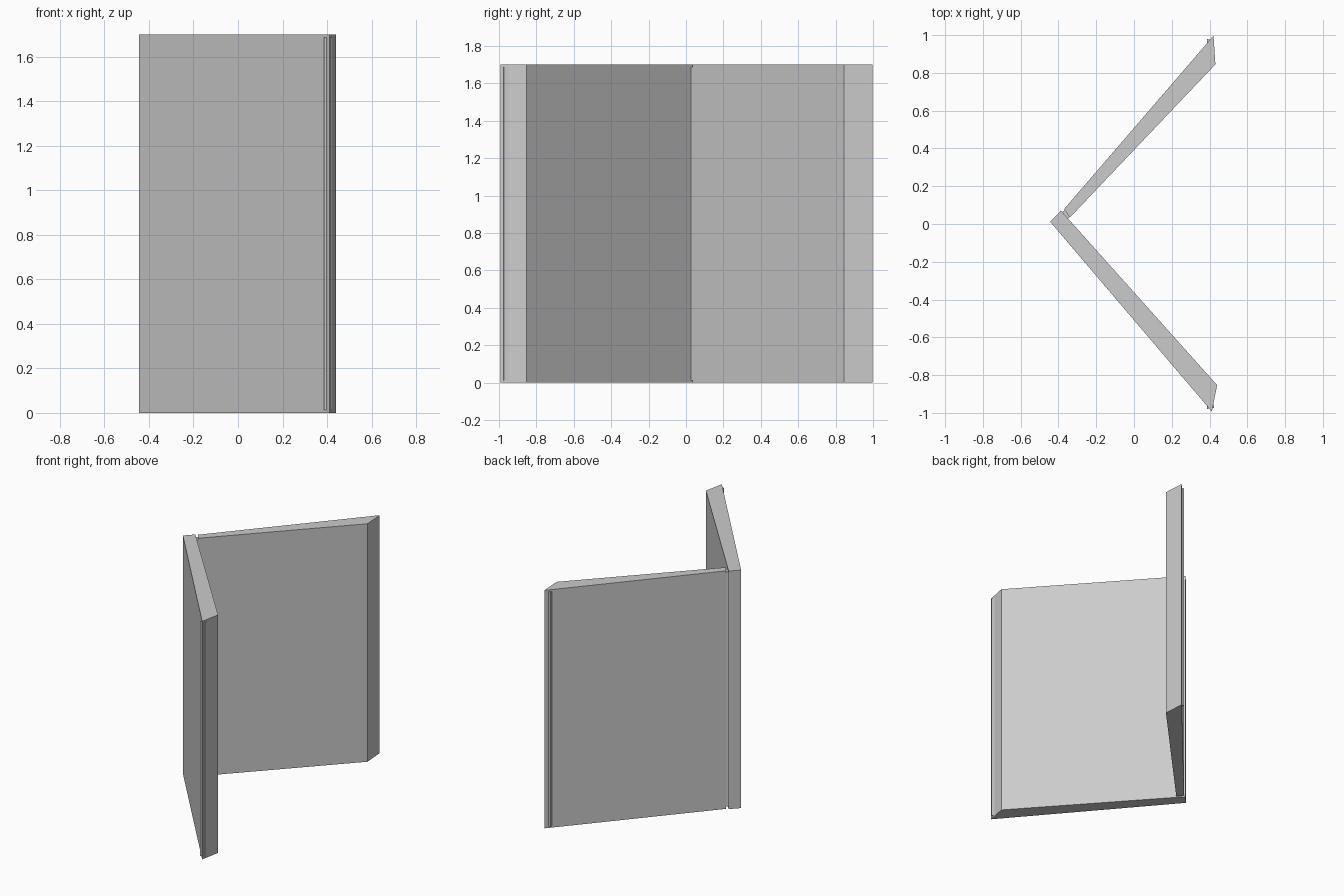
import bpy, bmesh

if "Cube" in bpy.data.objects:
    bpy.data.objects.remove(bpy.data.objects["Cube"])


def prism(name, outline, z0, z1):
    """Extrude a plan outline (counter-clockwise or not) from z0 to z1."""
    bm = bmesh.new()
    face = bm.faces.new([bm.verts.new((x, y, z0)) for x, y in outline])
    ext = bmesh.ops.extrude_face_region(bm, geom=[face])
    top = [v for v in ext["geom"] if isinstance(v, bmesh.types.BMVert)]
    bmesh.ops.translate(bm, verts=top, vec=(0, 0, z1 - z0))
    bmesh.ops.recalc_face_normals(bm, faces=bm.faces[:])
    mesh = bpy.data.meshes.new(name)
    bm.to_mesh(mesh)
    bm.free()
    obj = bpy.data.objects.new(name, mesh)
    bpy.context.collection.objects.link(obj)
    return obj


HEIGHT = 1.70
INSET = 0.013

# Two tapered panels with mitred free ends
prism("front_panel",
      [(-0.444, 0.012), (-0.387, 0.071), (0.440, -0.853), (0.412, -0.993)],
      0, HEIGHT)
prism("rear_panel",
      [(-0.371, 0.078), (-0.339, 0.035), (0.431, 0.845), (0.421, 0.997)],
      0, HEIGHT)

# Slim strip filling the joint between the panels
prism("hinge_strip",
      [(-0.384, 0.060), (-0.366, 0.074), (-0.335, 0.043), (-0.352, 0.024)],
      INSET, HEIGHT - INSET)

# Slim joining strips at the free corners
for name, side in (("front_end_strip", -1), ("rear_end_strip", 1)):
    prism(name, [(0.388, side * 0.945), (0.386, side * 0.979),
                 (0.423, side * 0.974), (0.421, side * 0.940)],
          INSET, HEIGHT - INSET)
